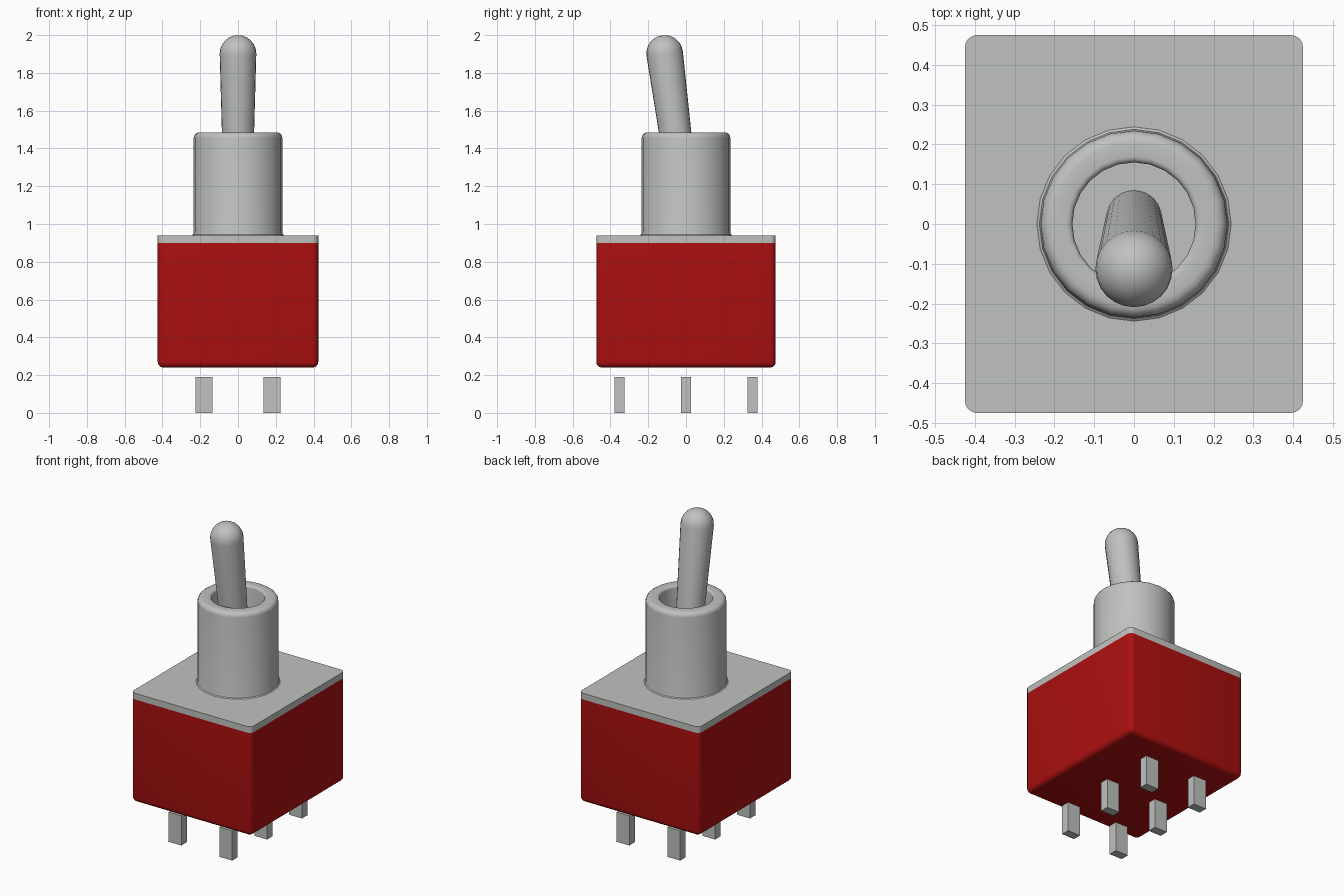
import bpy, bmesh, math
from mathutils import Matrix, Vector

cube = bpy.data.objects.get("Cube")
if cube:
    bpy.data.objects.remove(cube, do_unlink=True)


def material(name, color):
    m = bpy.data.materials.new(name)
    m.use_nodes = True
    m.diffuse_color = (*color, 1)
    m.node_tree.nodes["Principled BSDF"].inputs["Base Color"].default_value = (*color, 1)
    return m


metal = material("light grey metal", (0.52, 0.54, 0.52))
red = material("red plastic", (0.42, 0.005, 0.005))


def make_object(name, bm, mat, smooth=True):
    bmesh.ops.recalc_face_normals(bm, faces=bm.faces)
    mesh = bpy.data.meshes.new(name)
    bm.to_mesh(mesh)
    bm.free()
    mesh.materials.append(mat)
    ob = bpy.data.objects.new(name, mesh)
    bpy.context.collection.objects.link(ob)
    if smooth:
        bpy.ops.object.select_all(action='DESELECT')
        ob.select_set(True)
        bpy.context.view_layer.objects.active = ob
        bpy.ops.object.shade_smooth_by_angle(angle=math.radians(35))
    return ob


def box(name, center, size, mat, radius=0, round_bottom=False):
    """Box with optional rounded vertical edges and rounded bottom edges."""
    bm = bmesh.new()
    bmesh.ops.create_cube(bm, size=1)
    bmesh.ops.scale(bm, vec=size, verts=bm.verts)
    if radius:
        def wanted(e):
            a, b = (v.co.z for v in e.verts)
            return abs(a - b) > 0.01 or (round_bottom and a < 0)
        bmesh.ops.bevel(bm, geom=[e for e in bm.edges if wanted(e)], offset=radius,
                        segments=4, profile=0.5, affect='EDGES')
    bmesh.ops.translate(bm, vec=center, verts=bm.verts)
    return make_object(name, bm, mat, smooth=radius > 0)


def lathe(name, profile, mat, steps=24, matrix=Matrix()):
    """Spin a (radius, height) profile around z."""
    bm = bmesh.new()
    verts = [bm.verts.new((r, 0, z)) for r, z in profile]
    edges = [bm.edges.new(pair) for pair in zip(verts, verts[1:])]
    bmesh.ops.spin(bm, geom=verts + edges, axis=(0, 0, 1), cent=(0, 0, 0),
                   steps=steps, angle=math.tau, use_duplicate=False)
    bmesh.ops.remove_doubles(bm, verts=bm.verts, dist=0.0005)
    bmesh.ops.transform(bm, matrix=matrix, verts=bm.verts)
    return make_object(name, bm, mat)


def arc(r, z, radius, start, end, n=4):
    angles = [math.radians(start + (end - start) * i / n) for i in range(n + 1)]
    return [(r + radius * math.cos(a), z + radius * math.sin(a)) for a in angles]


# Housing and cover plate
box("housing", (0, 0, 0.57), (0.85, 0.95, 0.66), red, 0.03, True)
box("cover_plate", (0, 0, 0.92), (0.85, 0.95, 0.04), metal, 0.03)

# Hollow collar with a flared foot and rounded rim
lathe("collar",
      [(0.247, 0.938), (0.238, 0.945), (0.235, 0.955)]
      + arc(0.205, 1.455, 0.03, 0, 90)
      + arc(0.17, 1.47, 0.015, 90, 180)
      + [(0.155, 0.938)], metal)

# Tapered lever with a domed tip, leaning to the front
tip = Vector((0, -0.113, 1.903))
foot = Vector((0, 0.015, 0.938))
axis = tip - foot
lean = Matrix.Translation(foot) @ axis.to_track_quat('Z', 'Y').to_matrix().to_4x4()
lathe("lever", [(0, 0), (0.07, 0)] + arc(0, axis.length, 0.097, 0, 90, 6),
      metal, matrix=lean)

# Terminal pins
for side, x in (("right", -0.18), ("left", 0.18)):
    for place, y in (("front", -0.352), ("middle", 0), ("back", 0.352)):
        box(f"pin_{place}_{side}", (x, y, 0.095), (0.09, 0.055, 0.19), metal)
